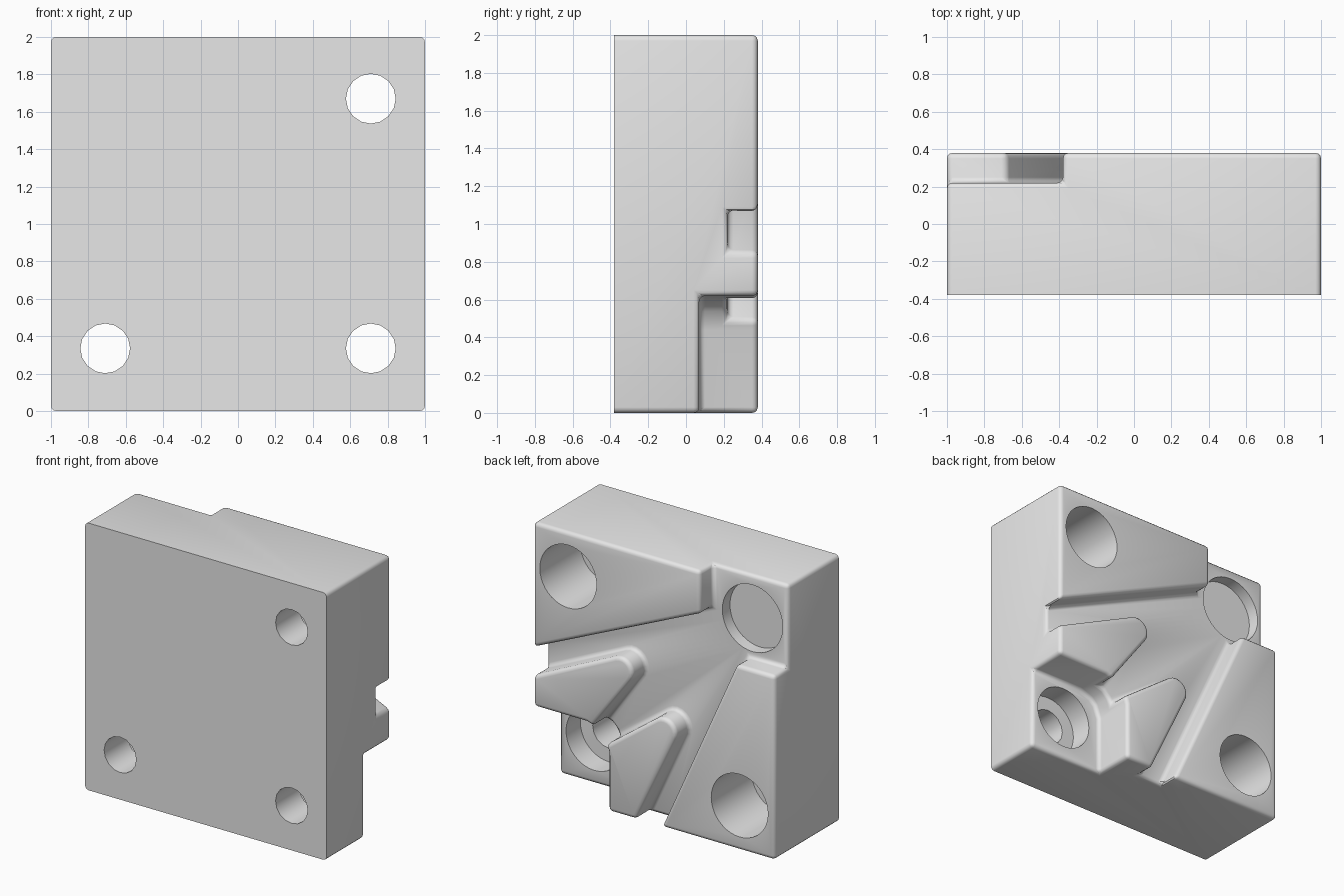
import bpy, bmesh
from math import sin, cos, radians

cube = bpy.data.objects.get("Cube")
if cube:
    bpy.data.objects.remove(cube, do_unlink=True)

FRONT, BACK = -0.38, 0.38
cutters = []


def arc(cx, cz, r, angles):
    return [(cx + r * cos(radians(a)), cz + r * sin(radians(a))) for a in angles]


def circle(cx, cz, r, sides):
    return arc(cx, cz, r, [360 * i / sides for i in range(sides)])


def mirrored(points):
    """Mirror an outline across the block's diagonal, keeping the loop order."""
    return [(1 - z, 1 - x) for x, z in reversed(points)]


def prism(name, outline, y0, y1):
    """Extrude an x-z outline from y0 to y1."""
    bm = bmesh.new()
    face = bm.faces.new([bm.verts.new((x, y0, z)) for x, z in outline])
    new = bmesh.ops.extrude_face_region(bm, geom=[face])["geom"]
    bmesh.ops.translate(bm, vec=(0, y1 - y0, 0),
                        verts=[v for v in new if isinstance(v, bmesh.types.BMVert)])
    bmesh.ops.recalc_face_normals(bm, faces=bm.faces)
    mesh = bpy.data.meshes.new(name)
    bm.to_mesh(mesh)
    bm.free()
    obj = bpy.data.objects.new(name, mesh)
    bpy.context.collection.objects.link(obj)
    return obj


def cut(name, outline, y0, y1):
    cutter = prism(name, outline, y0, y1)
    cutter.hide_render = True
    cutters.append(cutter)
    mod = block.modifiers.new(name, 'BOOLEAN')
    mod.operation = 'DIFFERENCE'
    mod.solver = 'EXACT'
    mod.object = cutter


# Block, started too deep so that the front edges stay sharp after trimming
block = prism("mounting_block", [(-1, 0), (1, 0), (1, 2), (-1, 2)], -0.6, BACK)

# Fan-shaped channel that leaves two side plates and two round-tipped fins
fin_tip = arc(0.28, 1.08, 0.1, [216 - 19 * i for i in range(9)])
half = ([(0.554, 0.54)] + fin_tip +
        [(1.2, 0.755), (1.2, 0.97), (-0.38, 1.68), (-0.38, 2.2)])
cut("fan_channel", half + [(-1.2, 2.2)] + mirrored(half), 0.22, 0.6)

# Deeper corner recess
recess = [(1.2, -0.2), (1.2, 0.62)] + arc(0.58, 0.42, 0.2, (95, 126, 144, 175)) + [(0.38, -0.2)]
cut("corner_recess", recess, 0.07, 0.7)

# Soft edges and fillets
bevel = block.modifiers.new("soft_edges", 'BEVEL')
bevel.width = 0.03
bevel.segments = 3
bevel.limit_method = 'ANGLE'
bevel.angle_limit = radians(40)
bevel.use_clamp_overlap = False

# Flat front face
cut("front_trim", [(-2, -1), (2, -1), (2, 3), (-2, 3)], -1, FRONT)

# Counterbored screw holes
for i, (x, z) in enumerate([(0.71, 1.67), (0.71, 0.335), (-0.71, 0.335)]):
    cut(f"counterbore_{i}", circle(x, z, 0.235, 40), -0.1, 0.8)
    cut(f"screw_hole_{i}", circle(x, z, 0.133, 16), -0.9, 0.0)

# Blind round pocket
cut("round_pocket", circle(-0.705, 1.675, 0.25, 40), 0.13, 0.8)

# Apply everything, then remove the cutters
bpy.ops.object.select_all(action='DESELECT')
block.select_set(True)
bpy.context.view_layer.objects.active = block
bpy.ops.object.convert(target='MESH')
for cutter in cutters:
    bpy.data.objects.remove(cutter, do_unlink=True)

# Plain grey material
grey = bpy.data.materials.new("light_grey")
grey.use_nodes = True
colour = (0.8, 0.8, 0.8, 1)
grey.diffuse_color = colour
grey.node_tree.nodes["Principled BSDF"].inputs["Base Color"].default_value = colour
block.data.materials.clear()
block.data.materials.append(grey)
bpy.ops.object.shade_smooth_by_angle(angle=radians(35))
